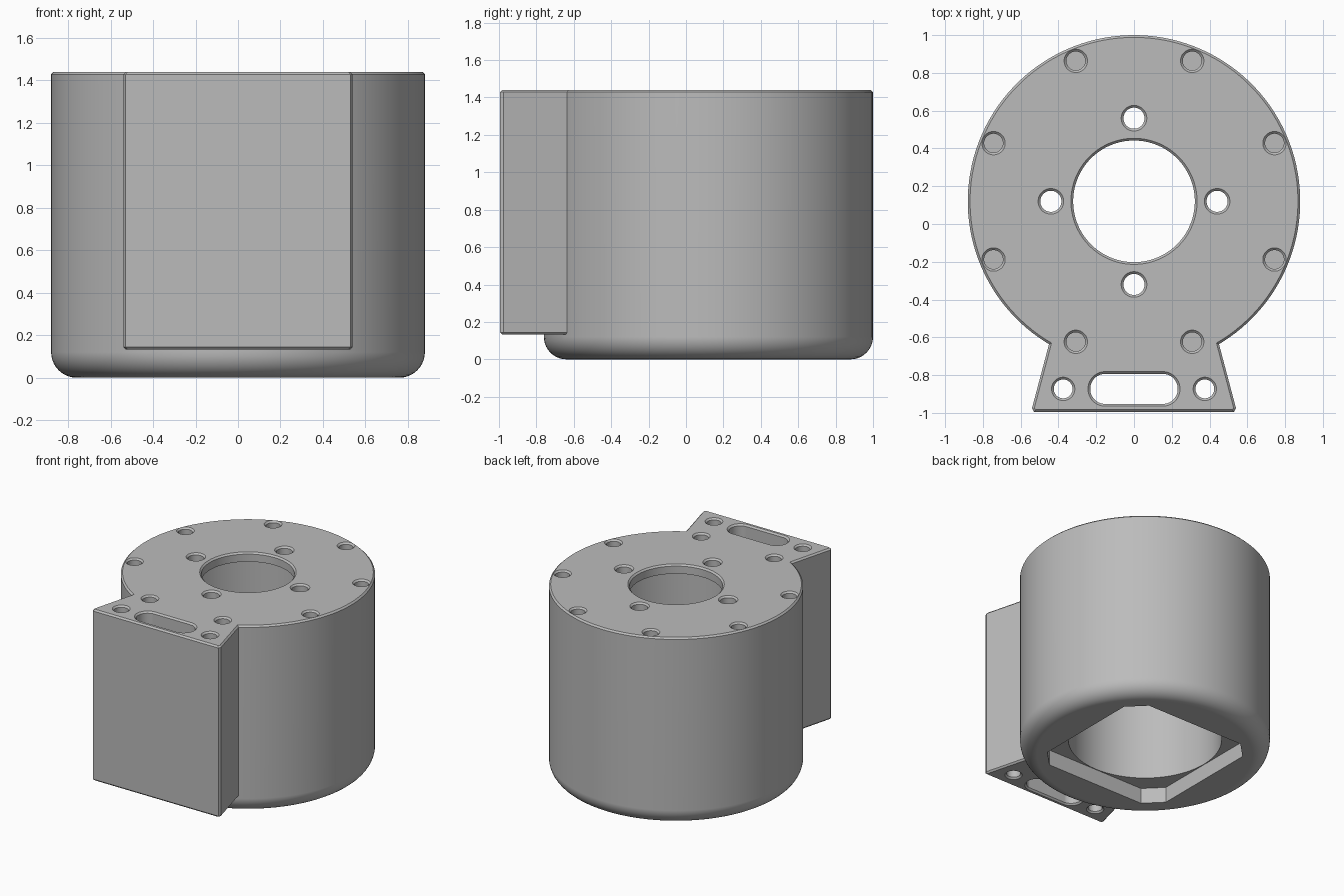
import bpy
import bmesh
from math import sin, cos, pi, radians

cube = bpy.data.objects.get("Cube")
if cube:
    bpy.data.objects.remove(cube, do_unlink=True)

AXIS_Y = 0.12      # centre line of the round body
TOP = 1.44         # height of the flat top face
RADIUS = 0.88
EDGE = 0.012       # small edge chamfer

grey = bpy.data.materials.new("machined grey")
grey.use_nodes = True
grey.diffuse_color = (0.5, 0.5, 0.5, 1)
grey.node_tree.nodes["Principled BSDF"].inputs["Base Color"].default_value = (0.5, 0.5, 0.5, 1)


def loft(name, rings):
    """Closed solid through stacked rings, each given as (outline, height)."""
    bm = bmesh.new()
    loops = [[bm.verts.new((x, y, z)) for x, y in outline] for outline, z in rings]
    count = len(loops[0])
    for low, high in zip(loops, loops[1:]):
        for i in range(count):
            j = (i + 1) % count
            bm.faces.new((low[i], low[j], high[j], high[i]))
    bm.faces.new(loops[0][::-1])
    bm.faces.new(loops[-1])
    bmesh.ops.recalc_face_normals(bm, faces=bm.faces)
    mesh = bpy.data.meshes.new(name)
    bm.to_mesh(mesh)
    bm.free()
    mesh.materials.append(grey)
    obj = bpy.data.objects.new(name, mesh)
    bpy.context.collection.objects.link(obj)
    return obj


def stadium(x, y, r, half=0.0, n=32):
    """Circle, or a slot outline when half is above zero."""
    pts = []
    for i in range(n):
        a = 2 * pi * (i + 0.5) / n
        shift = half if cos(a) > 0 else -half
        pts.append((x + shift + r * cos(a), y + r * sin(a)))
    return pts


def combine(target, other, operation):
    mod = target.modifiers.new(operation, "BOOLEAN")
    mod.operation = operation
    mod.solver = "EXACT"
    mod.object = other
    bpy.context.view_layer.objects.active = target
    bpy.ops.object.modifier_apply(modifier=mod.name)
    bpy.data.objects.remove(other, do_unlink=True)


def drill(target, x, y, r, bottom, half=0.0, n=32, exit_z=None):
    """Hole from the top face with a chamfered mouth, and a chamfered exit if given."""
    def ring(radius, z):
        return stadium(x, y, radius, half, n), z
    rings = [ring(r, bottom)]
    if exit_z is not None:
        rings = [ring(r + 2 * EDGE, exit_z - EDGE), ring(r, exit_z + EDGE)]
    rings += [ring(r, TOP - EDGE), ring(r + 2 * EDGE, TOP + EDGE)]
    combine(target, loft("hole_cutter", rings), "DIFFERENCE")


# Round housing with a rounded lower edge
fillet, steps = 0.12, 10
rings = []
for i in range(steps + 1):
    a = pi / 2 * i / steps
    rings.append((stadium(0, AXIS_Y, RADIUS - fillet + fillet * sin(a), n=128),
                  fillet - fillet * cos(a)))
rings += [(stadium(0, AXIS_Y, RADIUS, n=128), TOP - EDGE),
          (stadium(0, AXIS_Y, RADIUS - EDGE, n=128), TOP)]
housing = loft("motor_housing", rings)


# Flared mounting block on the front
def block_outline(inset):
    half = [(0.41, -0.48), (0.45, -0.636), (0.54, -0.975), (0.53, -0.995)]
    right = [(x - inset, max(y, -0.995 + inset)) for x, y in half]
    return right + [(-x, y) for x, y in reversed(right)]


block = loft("mounting_block", [
    (block_outline(EDGE), 0.132), (block_outline(0), 0.132 + EDGE),
    (block_outline(0), TOP - EDGE), (block_outline(EDGE), TOP)])
combine(housing, block, "UNION")

# Wide inner bore below the top plate
bore = stadium(0, AXIS_Y, 0.54, n=96)
combine(housing, loft("bore_cutter", [(bore, -0.1), (bore, TOP - 0.07)]), "DIFFERENCE")

# Square pocket with cut corners underneath
s, c = 0.545, 0.42
pocket = [(x, y + AXIS_Y) for x, y in
          [(s, -c), (s, c), (c, s), (-c, s), (-s, c), (-s, -c), (-c, -s), (c, -s)]]
combine(housing, loft("pocket_cutter", [(pocket, -0.1), (pocket, 0.12)]), "DIFFERENCE")

# Central opening and four through holes in the top plate
drill(housing, 0, AXIS_Y, 0.322, 1.2, n=96)
for k in range(4):
    a = radians(90 * k)
    drill(housing, 0.44 * cos(a), AXIS_Y + 0.44 * sin(a), 0.056, 1.2)

# Eight blind screw holes near the rim
for k in range(8):
    a = radians(22.5 + 45 * k)
    drill(housing, 0.805 * cos(a), AXIS_Y + 0.805 * sin(a), 0.05, 0.95)

# Two holes and a slot right through the mounting block
for side in (-1, 1):
    drill(housing, side * 0.375, -0.873, 0.05, 0, exit_z=0.132)
drill(housing, 0, -0.873, 0.08, 0, half=0.152, exit_z=0.132)

# Smooth curved walls, crisp edges
bpy.ops.object.select_all(action="DESELECT")
housing.select_set(True)
bpy.context.view_layer.objects.active = housing
bpy.ops.object.shade_smooth_by_angle(angle=radians(25))
weighted = housing.modifiers.new("flat_face_normals", "WEIGHTED_NORMAL")
weighted.keep_sharp = True
